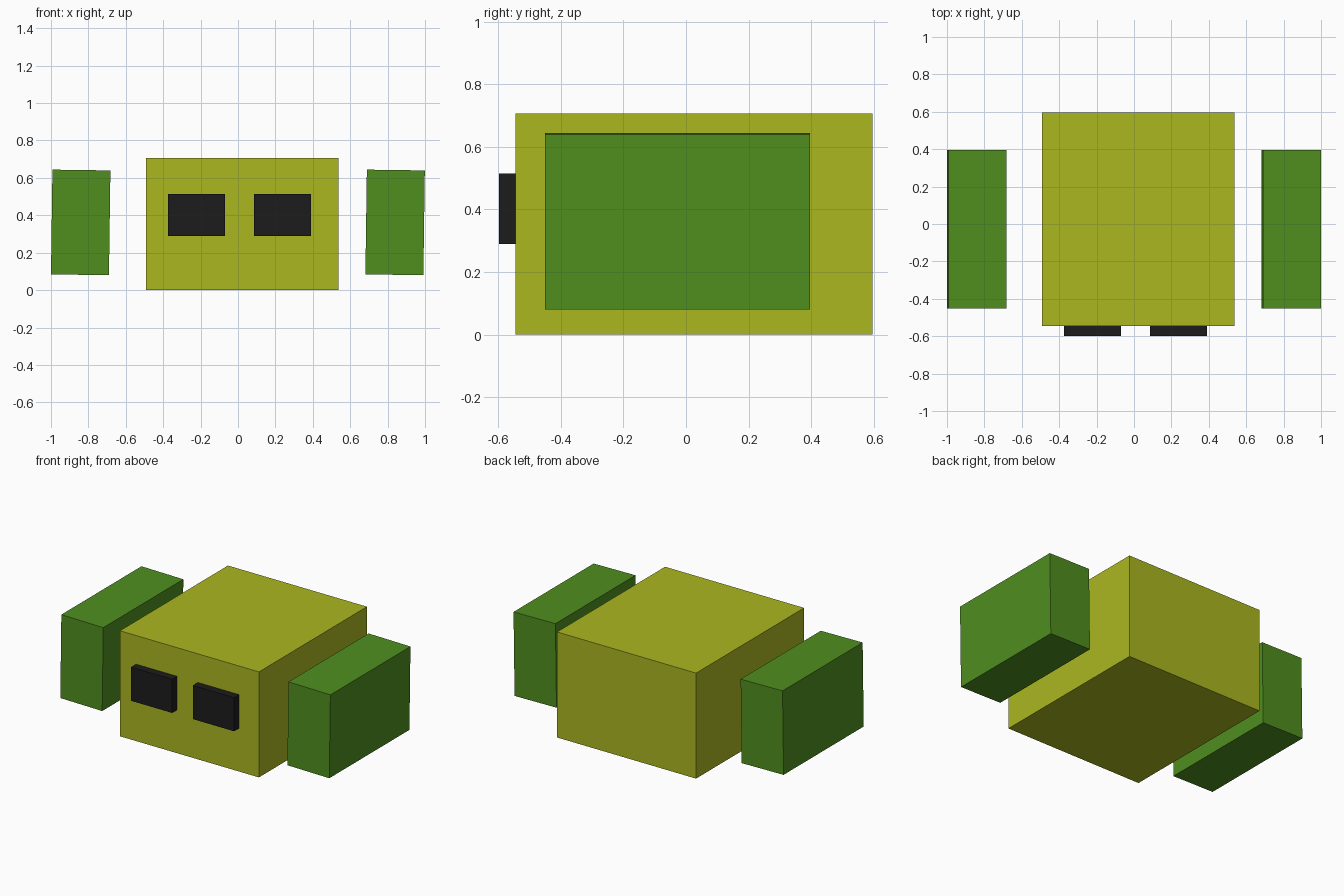
import bpy
import math

if "Cube" in bpy.data.objects:
    bpy.data.objects.remove(bpy.data.objects["Cube"])


def material(name, color):
    mat = bpy.data.materials.new(name)
    mat.diffuse_color = color
    mat.use_nodes = True
    mat.node_tree.nodes["Principled BSDF"].inputs["Base Color"].default_value = mat.diffuse_color
    return mat


def box(name, center, size, mat, tilt=0.0):
    bpy.ops.mesh.primitive_cube_add(size=1, location=center)
    obj = bpy.context.object
    obj.name = name
    obj.scale = size
    obj.rotation_euler.y = math.radians(tilt)
    obj.data.materials.append(mat)
    return obj


yellow = material("yellow_green", (0.407, 0.474, 0.0144, 1))
green = material("leaf_green", (0.08, 0.275, 0.0137, 1))
black = material("black", (0.0116, 0.0116, 0.0116, 1))

# Main block
box("body", (0.022, 0.026, 0.353), (1.029, 1.142, 0.706), yellow)

# Floating side blocks, both leaning very slightly the same way
for side, x in (("left", -0.841), ("right", 0.84)):
    box(side + "_side_block", (x, -0.027, 0.362), (0.31, 0.847, 0.56), green, 0.8)

# Front eye panels
for side, x in (("left", -0.221), ("right", 0.237)):
    box(side + "_eye", (x, -0.57, 0.402), (0.305, 0.056, 0.225), black)
